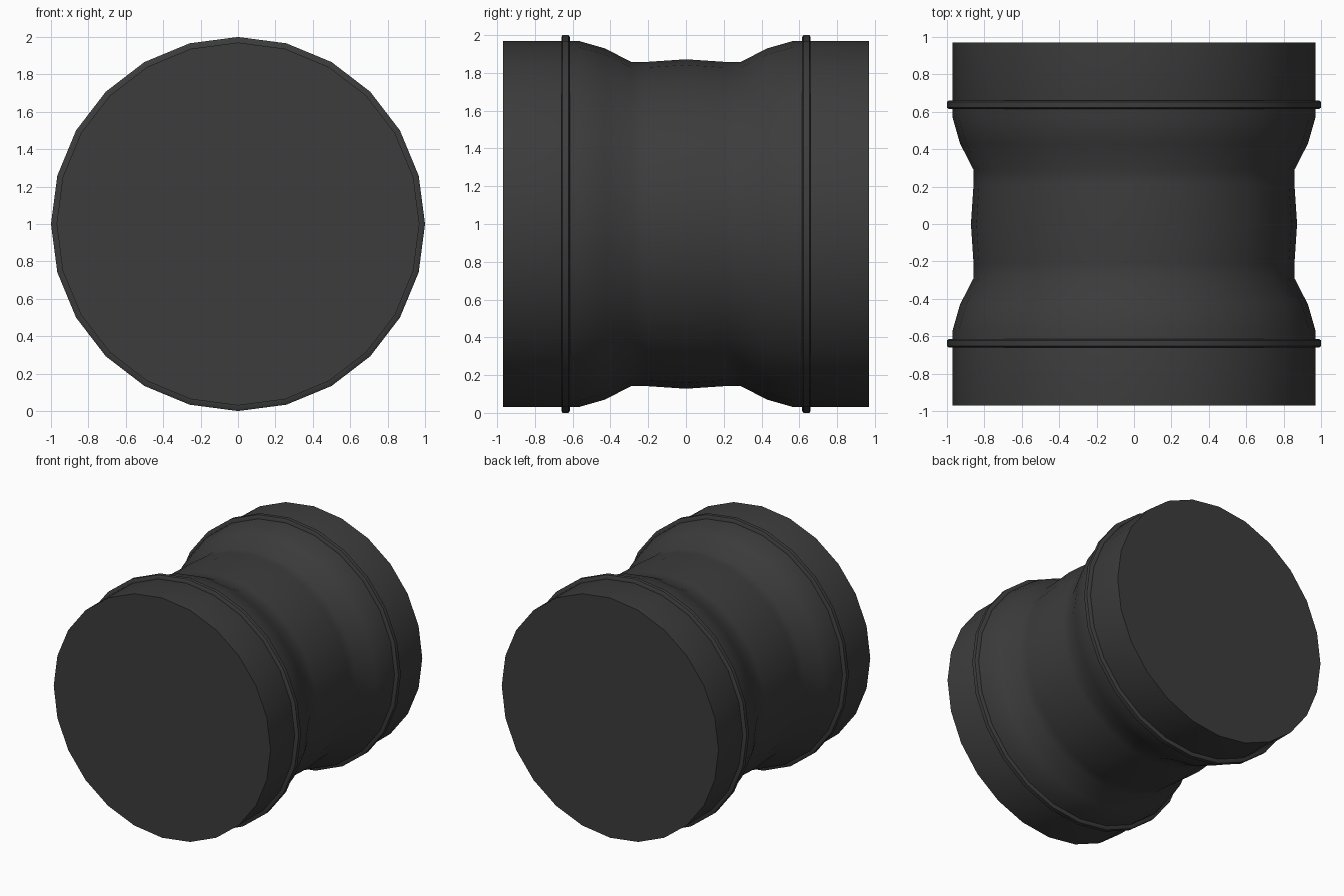
import bpy, bmesh, math

if "Cube" in bpy.data.objects:
    bpy.data.objects.remove(bpy.data.objects["Cube"])

SIDES = 24
mat = bpy.data.materials.new("dark_grey")
mat.diffuse_color = (0.045, 0.045, 0.045, 1)
mat.use_nodes = True
mat.node_tree.nodes["Principled BSDF"].inputs["Base Color"].default_value = mat.diffuse_color


def revolve(name, profile, closed=False):
    """Spin (y, radius) points about the lengthwise axis at z = 1."""
    bm = bmesh.new()
    rings = []
    for y, r in profile:
        rings.append([bm.verts.new((r * math.sin(2 * math.pi * i / SIDES), y,
                                    1 + r * math.cos(2 * math.pi * i / SIDES)))
                      for i in range(SIDES)])
    pairs = list(zip(rings, rings[1:]))
    if closed:
        pairs.append((rings[-1], rings[0]))
    else:
        bm.faces.new(rings[0])
        bm.faces.new(rings[-1])
    for a, b in pairs:
        for i in range(SIDES):
            j = (i + 1) % SIDES
            bm.faces.new((a[i], a[j], b[j], b[i]))
    bmesh.ops.recalc_face_normals(bm, faces=bm.faces)
    mesh = bpy.data.meshes.new(name)
    bm.to_mesh(mesh)
    bm.free()
    mesh.materials.append(mat)
    obj = bpy.data.objects.new(name, mesh)
    bpy.context.collection.objects.link(obj)
    bpy.context.view_layer.objects.active = obj
    obj.select_set(True)
    bpy.ops.object.shade_smooth_by_angle(angle=math.radians(40))
    obj.select_set(False)
    return obj


# Waisted drum, mirrored about its middle
half = [(0.97, 0.97), (0.57, 0.97), (0.43, 0.93), (0.29, 0.858), (0.21, 0.858)]
profile = [(-y, r) for y, r in half] + [(0, 0.872)] + half[::-1]
revolve("drum_body", profile)

# Raised hoop near each end
for name, s in (("front_hoop", -1), ("back_hoop", 1)):
    revolve(name, [(s * 0.615, 0.955), (s * 0.615, 0.99), (s * 0.622, 1.0),
                   (s * 0.653, 1.0), (s * 0.66, 0.99), (s * 0.66, 0.955)], closed=True)
